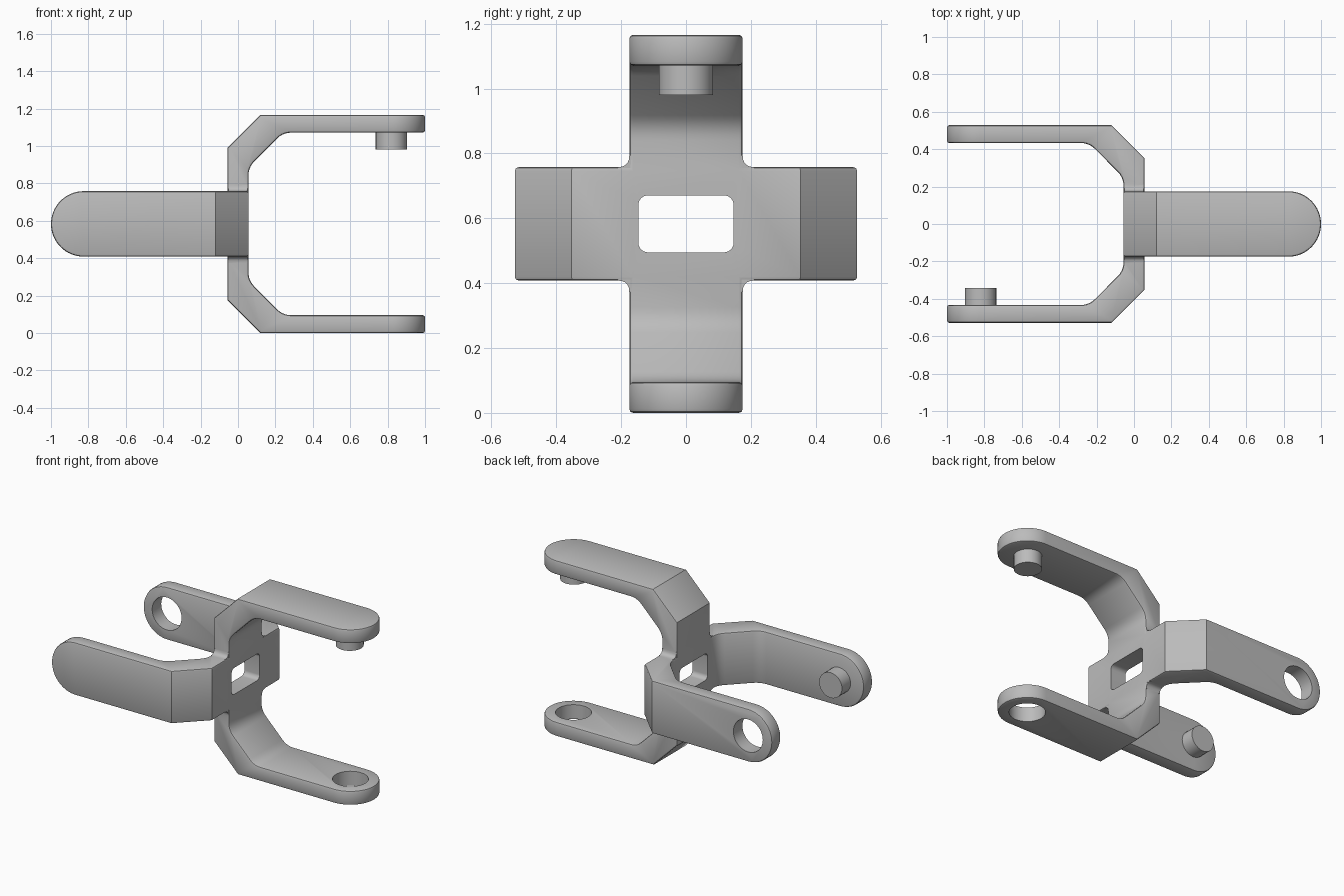
import bpy, bmesh, math
from mathutils import Matrix, Vector

if "Cube" in bpy.data.objects:
    bpy.data.objects.remove(bpy.data.objects["Cube"], do_unlink=True)

ZC = 0.583      # height of the cross centre
W = 0.175       # half width of an arm
T = 0.056       # half thickness of the centre plate
ARM = 0.095     # arm thickness
TIP = 0.825     # centre of the rounded arm tip

grey = bpy.data.materials.new("matte grey")
grey.use_nodes = True
grey.diffuse_color = (0.5, 0.5, 0.5, 1)
grey.node_tree.nodes["Principled BSDF"].inputs["Base Color"].default_value = (0.5, 0.5, 0.5, 1)


def prism(name, pts, lo, hi, axis):
    """Extrude a 2D outline along an axis from lo to hi."""
    place = {"X": lambda p, d: (d, p[0], p[1]),
             "Y": lambda p, d: (p[0], d, p[1]),
             "Z": lambda p, d: (p[0], p[1], d)}[axis]
    bm = bmesh.new()
    a = [bm.verts.new(place(p, lo)) for p in pts]
    b = [bm.verts.new(place(p, hi)) for p in pts]
    bm.faces.new(a)
    bm.faces.new(b[::-1])
    for i in range(len(pts)):
        j = (i + 1) % len(pts)
        bm.faces.new((a[i], b[i], b[j], a[j]))
    bmesh.ops.recalc_face_normals(bm, faces=bm.faces[:])
    me = bpy.data.meshes.new(name)
    bm.to_mesh(me)
    bm.free()
    ob = bpy.data.objects.new(name, me)
    bpy.context.collection.objects.link(ob)
    return ob


def circle(cx, cy, r, n=32, start=0.0, sweep=2 * math.pi, closed=True):
    k = n if closed else n - 1
    return [(cx + r * math.cos(start + sweep * i / k),
             cy + r * math.sin(start + sweep * i / k)) for i in range(n)]


def rounded(prev, corner, nxt, d, n=5):
    """Points of a soft corner starting d away from it on both sides."""
    p, c, q = Vector(prev), Vector(corner), Vector(nxt)
    a, b = c + (p - c).normalized() * d, c + (q - c).normalized() * d
    return [tuple(a * (1 - t) ** 2 + c * 2 * t * (1 - t) + b * t * t)
            for t in [i / n for i in range(n + 1)]]


def bake(ob):
    """Replace the mesh by its modified result."""
    bpy.context.view_layer.update()
    dg = bpy.context.evaluated_depsgraph_get()
    me = bpy.data.meshes.new_from_object(ob.evaluated_get(dg))
    ob.modifiers.clear()
    ob.data = me


def boolean(ob, tool, op):
    m = ob.modifiers.new("cut", "BOOLEAN")
    m.operation, m.object, m.solver = op, tool, "EXACT"
    bake(ob)
    bpy.data.objects.remove(tool, do_unlink=True)


def fork(name, h):
    """C-shaped fork opening to +x, arms at z = +h and -h."""
    arm, bend, wall = (1.1, h - ARM), (0.24, h - ARM), (T, h - 0.28)
    half = [(-T, h - 0.175), (0.119, h), (1.1, h), arm]
    half += rounded(arm, bend, wall, 0.045)
    half += rounded(bend, wall, (T, 0), 0.045)
    outline = half + [(x, -z) for x, z in half[::-1]]
    ob = prism(name, outline, -0.3, 0.3, "Y")
    # trim to arm width with round tips
    stadium = [(-0.5, -W)] + circle(TIP, 0, W, 33, -math.pi / 2, math.pi, False) + [(-0.5, W)]
    boolean(ob, prism("trim", stadium, -1, 1, "Z"), "INTERSECT")
    # soften the rims
    m = ob.modifiers.new("rim", "BEVEL")
    m.width, m.segments, m.limit_method, m.angle_limit = 0.012, 2, "ANGLE", math.radians(50)
    bake(ob)
    # socket in one arm
    boolean(ob, prism("socket", circle(TIP, 0, 0.108, 40), -h - 0.1, -h + 0.2, "Z"), "DIFFERENCE")
    # peg under the other arm
    peg = prism(name + "_peg", circle(0.82, 0, 0.084, 28), h - ARM - 0.09, h - ARM + 0.02, "Z")
    return ob, peg


bracket, upper_peg = fork("cross_bracket", ZC)
side_fork, front_peg = fork("side_fork", 0.528)

# turn the second fork to open to -x with its arms at front and back
turn = Matrix(((-1, 0, 0), (0, 0, -1), (0, -1, 0))).to_4x4()
for ob in (side_fork, front_peg):
    ob.data.transform(turn)
boolean(bracket, side_fork, "UNION")

# soft inner corners of the cross
R = 0.035
for sy in (-1, 1):
    for sz in (-1, 1):
        pts = [(-0.02, -0.02), (R, -0.02)] + rounded((R, 0), (0, 0), (0, R), R) + [(-0.02, R)]
        pts = [(sy * (W + y), sz * (W + z)) for y, z in pts]
        boolean(bracket, prism("corner", pts, -T + 0.004, T - 0.004, "X"), "UNION")

# rounded window through the centre
window = []
for k, (sy, sz) in enumerate(((1, 1), (-1, 1), (-1, -1), (1, -1))):
    window += circle(sy * 0.117, sz * 0.058, 0.03, 7, k * math.pi / 2, math.pi / 2, False)
boolean(bracket, prism("window", window, -0.3, 0.3, "X"), "DIFFERENCE")

# finish
upper_peg.name, front_peg.name = "upper_peg", "front_peg"
bpy.ops.object.select_all(action="DESELECT")
for ob in (bracket, upper_peg, front_peg):
    ob.data.transform(Matrix.Translation((0, 0, ZC)))
    ob.data.materials.clear()
    ob.data.materials.append(grey)
    ob.select_set(True)
bpy.context.view_layer.objects.active = bracket
bpy.ops.object.shade_smooth_by_angle(angle=math.radians(35))
